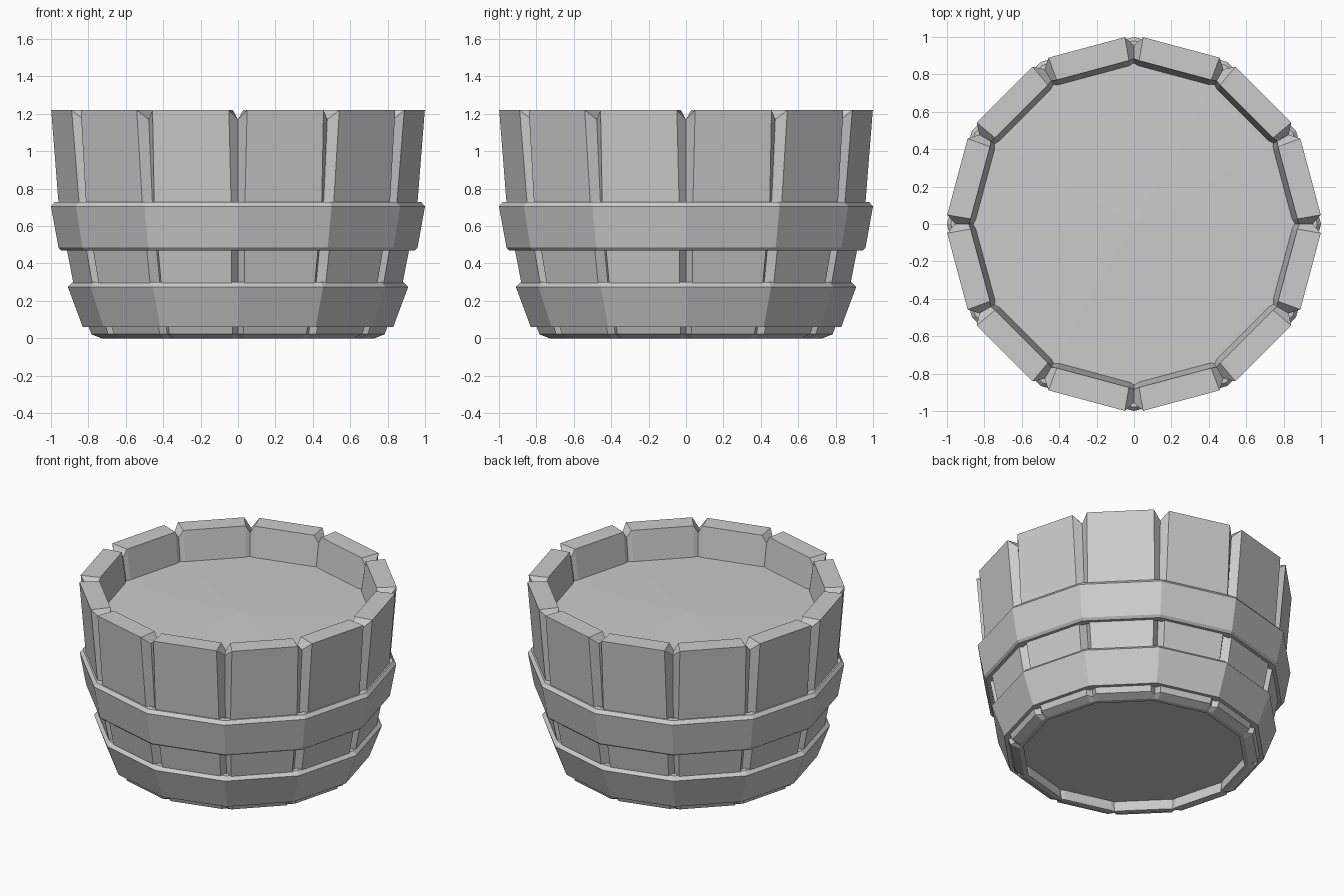
import bpy, bmesh
from math import radians, cos, sin

if "Cube" in bpy.data.objects:
    bpy.data.objects.remove(bpy.data.objects["Cube"])

SIDES = 12


def finish(name, verts, faces):
    bm = bmesh.new()
    vs = [bm.verts.new(v) for v in verts]
    for f in faces:
        bm.faces.new([vs[i] for i in f])
    bmesh.ops.recalc_face_normals(bm, faces=bm.faces)
    mesh = bpy.data.meshes.new(name)
    bm.to_mesh(mesh)
    bm.free()
    obj = bpy.data.objects.new(name, mesh)
    bpy.context.collection.objects.link(obj)
    return obj


def polar(r, deg, z):
    a = radians(deg)
    return (r * cos(a), r * sin(a), z)


def stave(index):
    # levels: height, outer radius, inner radius, groove depth, height shift of the grooved sides
    levels = [(0, .73, .70, .0, 0), (.022, .785, .705, .03, 0), (.29, .88, .74, .045, 0),
              (.47, .915, .765, .045, 0), (.72, .96, .805, .045, 0), (1.22, 1.0, .874, .045, -.05)]
    mid = 15 + 30 * index
    verts, faces = [], []
    for z, ro, ri, g, dz in levels:
        half = 12.2 if z > 1 else 12.8
        section = [(ro, -half, 0), (ro, half, 0), (ro - g, 15, dz), (ri + .01, 15, dz),
                   (ri, 13.2, 0), (ri, -13.2, 0), (ri + .01, -15, dz), (ro - g, -15, dz)]
        verts += [polar(r, mid + a, z + d) for r, a, d in section]
    for k in range(len(levels) - 1):
        for i in range(8):
            j = (i + 1) % 8
            faces.append((k * 8 + i, k * 8 + j, k * 8 + 8 + j, k * 8 + 8 + i))
    # flat ends with chamfered corners
    for base in (0, (len(levels) - 1) * 8):
        for cap in ((0, 1, 4, 5), (1, 2, 3, 4), (0, 5, 6, 7)):
            faces.append([base + i for i in cap])
    finish(f"stave_{index + 1}", verts, faces)


def hoop(name, profile):
    n = len(profile)
    verts = [polar(r, 30 * s, z) for s in range(SIDES) for r, z in profile]
    faces = []
    for s in range(SIDES):
        t = (s + 1) % SIDES
        for i in range(n):
            j = (i + 1) % n
            faces.append((s * n + i, t * n + i, t * n + j, s * n + j))
    finish(name, verts, faces)


def disc(name, r, z, rise):
    verts = [polar(r, 30 * s, z) for s in range(SIDES)] + [(0, 0, z + rise)]
    faces = [(s, (s + 1) % SIDES, SIDES) for s in range(SIDES)]
    finish(name, verts, faces)


for i in range(SIDES):
    stave(i)

# metal bands
hoop("lower_hoop", [(.78, .06), (.83, .06), (.91, .275), (.885, .30), (.85, .30)])
hoop("upper_hoop", [(.90, .47), (.945, .47), (.96, .485), (1.0, .705), (.98, .728), (.94, .728)])

# contents surface and recessed base
disc("fill_surface", .87, 1.015, .02)
disc("base_board", .72, .075, 0)
